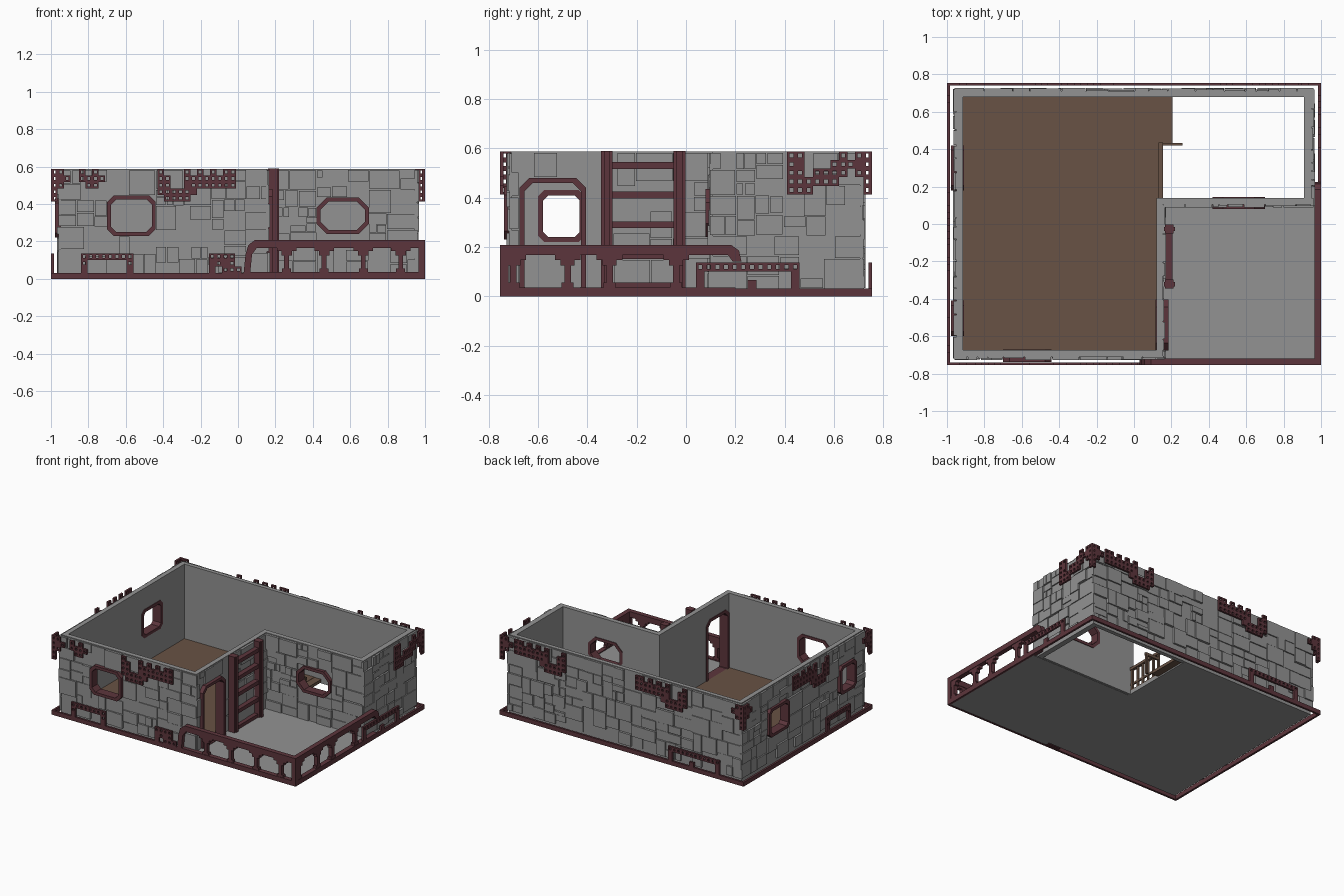
import bpy, bmesh, random
from mathutils import Vector

random.seed(7)
if "Cube" in bpy.data.objects:
    bpy.data.objects.remove(bpy.data.objects["Cube"])


def material(name, rgb):
    m = bpy.data.materials.new(name)
    m.use_nodes = True
    m.diffuse_color = (*rgb, 1)
    m.node_tree.nodes["Principled BSDF"].inputs["Base Color"].default_value = (*rgb, 1)
    return m


STONE = material("grey stone", (0.29, 0.29, 0.29))
TRIM = material("dark maroon", (0.108, 0.036, 0.045))
WOOD = material("brown wood", (0.14, 0.085, 0.058))


def finish(name, bm, mat):
    bmesh.ops.recalc_face_normals(bm, faces=bm.faces)
    me = bpy.data.meshes.new(name)
    bm.to_mesh(me)
    bm.free()
    me.materials.append(mat)
    ob = bpy.data.objects.new(name, me)
    bpy.context.collection.objects.link(ob)
    return ob


def point(axis, n, u, z):
    """n is the distance along the wall normal, u runs along the wall."""
    return Vector((n, u, z) if axis == "x" else (u, n, z) if axis == "y" else (u, z, n))


def box(bm, axis, n0, n1, u0, u1, z0, z1):
    a, b = point(axis, n0, u0, z0), point(axis, n1, u1, z1)
    vs = bmesh.ops.create_cube(bm, size=1)["verts"]
    for v in vs:
        v.co = (a + b) / 2 + v.co * (b - a)


def ring(bm, axis, n0, n1, outer, inner):
    """Closed frame between two outlines with the same number of points."""
    k = len(outer)
    L = [[bm.verts.new(point(axis, n, *p)) for p in o]
         for n, o in ((n0, outer), (n1, outer), (n1, inner), (n0, inner))]
    for a, b in zip(L, L[1:] + L[:1]):
        for i in range(k):
            j = (i + 1) % k
            bm.faces.new((a[i], a[j], b[j], b[i]))


def prism(bm, axis, n0, n1, pts):
    a = [bm.verts.new(point(axis, n0, *p)) for p in pts]
    b = [bm.verts.new(point(axis, n1, *p)) for p in pts]
    bm.faces.new(a)
    bm.faces.new(b)
    for i in range(len(pts)):
        j = (i + 1) % len(pts)
        bm.faces.new((a[i], a[j], b[j], b[i]))


def octagon(u0, u1, z0, z1, ct, cb):
    return [(u0 + cb, z0), (u1 - cb, z0), (u1, z0 + cb), (u1, z1 - ct),
            (u1 - ct, z1), (u0 + ct, z1), (u0, z1 - ct), (u0, z0 + cb)]


def rect(x, y):
    return [(-x, -y), (x, -y), (x, y), (-x, y)]


# Openings: name, axis, inner and outer depth, extents, top and bottom chamfer
OPENINGS = [
    ("front_window", "y", -0.67, -0.738, -0.70, -0.44, 0.23, 0.445, 0.035, 0.035),
    ("terrace_window", "y", 0.145, 0.08, 0.42, 0.70, 0.24, 0.435, 0.055, 0.055),
    ("left_front_window", "x", -0.91, -0.978, -0.60, -0.41, 0.22, 0.43, 0.025, 0.025),
    ("left_back_window", "x", -0.91, -0.978, 0.18, 0.42, 0.22, 0.43, 0.025, 0.025),
    ("doorway", "x", 0.115, 0.185, -0.675, -0.405, 0.031, 0.48, 0.04, 0.004)]

# L-shaped wall shell
bm = bmesh.new()
ring(bm, "z", 0.004, 0.587,
     [(-.95, -.71), (.155, -.71), (.155, .105), (.95, .105), (.95, .71), (-.95, .71)],
     [(-.915, -.675), (.12, -.675), (.12, .14), (.91, .14), (.91, .68), (-.915, .68)])
walls = finish("walls", bm, STONE)

# Cut openings and add their frames
for name, ax, n0, n1, u0, u1, z0, z1, ct, cb in OPENINGS:
    t = 0.021
    inner = octagon(u0 + t, u1 - t, z0 + (t if z0 > .1 else .004), z1 - t, ct * .8, cb * .8)
    outer = octagon(u0, u1, z0, z1, ct, cb)
    bm = bmesh.new()
    prism(bm, ax, n0 - .05 if n0 < n1 else n0 + .05, n1, octagon(
        u0 + t / 2, u1 - t / 2, z0 + .003, z1 - t / 2, ct * .9, cb * .9))
    cutter = finish("cutter", bm, STONE)
    cutter.hide_render = True
    mod = walls.modifiers.new("cut", "BOOLEAN")
    mod.object, mod.operation, mod.solver = cutter, "DIFFERENCE", "EXACT"
    bpy.context.view_layer.objects.active = walls
    bpy.ops.object.modifier_apply(modifier=mod.name)
    bpy.data.objects.remove(cutter)
    bm = bmesh.new()
    ring(bm, ax, n0, n1, outer, inner)
    finish(name + "_frame", bm, TRIM)

# Irregular stone blocks on every outer wall face


def split(u0, u1, z0, z1):
    w, h = u1 - u0, z1 - z0
    if w < 0.03 or h < 0.03 or (w < 0.17 and h < 0.14 and random.random() < .75) or max(w, h) < .08:
        return [(u0, u1, z0, z1)]
    f = random.uniform(.36, .64)
    if w > h * random.uniform(.8, 1.5):
        m = u0 + w * f
        return split(u0, m, z0, z1) + split(m, u1, z0, z1)
    m = z0 + h * f
    return split(u0, u1, z0, m) + split(u0, u1, m, z1)


def stones(name, ax, plane, sign, u0, u1, hole_names=()):
    bm = bmesh.new()
    holes = sorted(o[4:8] for o in OPENINGS if o[0] in hole_names)
    areas, left = [], u0
    for a, b, c, d in holes:
        areas += [(left, a, .03, .583), (a, b, d, .583)]
        if c > .05:
            areas.append((a, b, .03, c))
        left = b
    areas.append((left, u1, .03, .583))
    for area in areas:
        for a, b, c, d in split(*area):
            if random.random() < .9:
                g = random.uniform(.001, .004)
                depth = random.choice((.006, .010, .014, .017))
                box(bm, ax, plane - sign * .005, plane + sign * depth, a + g, b - g, c + g, d - g)
    finish(name, bm, STONE)


stones("front_stones", "y", -.71, -1, -.962, .165, ["front_window"])
stones("door_wall_stones", "x", .155, 1, -.72, .105, ["doorway"])
stones("terrace_wall_stones", "y", .105, -1, .155, .962, ["terrace_window"])
stones("right_stones", "x", .95, 1, .095, .722)
stones("back_stones", "y", .71, 1, -.962, .962)
stones("left_stones", "x", -.95, -1, -.722, .722, ["left_front_window", "left_back_window"])

# Base slab, terrace and wooden floor with an open stairwell
bm = bmesh.new()
box(bm, "z", .002, .03, -.95, .15, -.71, .71)
box(bm, "z", .002, .03, .15, .985, -.74, .125)
finish("base_slab", bm, STONE)
bm = bmesh.new()
box(bm, "z", .03, .036, -.916, .121, -.676, .681)
box(bm, "z", .03, .036, .121, .15, .139, .681)
box(bm, "z", .012, .034, .15, .205, .43, .681)
finish("wood_floor", bm, WOOD)

# Stairwell railing
bm = bmesh.new()
for i in range(6):
    y = .15 + i * .054
    box(bm, "z", .03, .19, .136, .15, y, y + .014)
box(bm, "z", .185, .205, .132, .154, .14, .435)
box(bm, "z", .07, .085, .138, .148, .14, .435)
box(bm, "z", .14, .16, .14, .26, .42, .434)
box(bm, "z", .0, .15, .24, .255, .42, .434)
finish("stair_railing", bm, WOOD)

# Base trim
bm = bmesh.new()
ring(bm, "z", 0, .032, rect(1, .755), rect(.985, .74))
finish("base_trim", bm, TRIM)

# Terrace balustrade, front run then side run
bm = bmesh.new()
RUNS = [("y", -.755, -.72, 1, (.26, .46, .67, .87), .985, [
            (.03, .03), (.065, .03), (.075, .13), (.10, .165), (1, .165), (1, .207), (.09, .207), (.055, .18), (.04, .13)]),
        ("x", 1, .965, -1, (-.70, -.48, -.31, -.04), -.74, [
            (-.755, .168), (.17, .168), (.19, .14), (.225, .14), (.215, .185), (.185, .207), (-.755, .207)])]
for ax, n0, n1, s, posts, corner, outline in RUNS:
    prism(bm, ax, n0, n1, outline)
    lo, hi = (.04, .999) if ax == "y" else (-.754, .2)
    box(bm, ax, n0, n1, lo, hi, .004, .036)
    for u in posts:
        for half, z0, z1 in ((.013, .03, .17), (.024, .03, .055), (.028, .125, .17), (.052, .148, .17)):
            box(bm, ax, n0 + (n1 - n0) * .1, n0 + (n1 - n0) * .9, u - half, u + half, z0, z1)
    box(bm, ax, n0, n1, corner - .015, corner + .015, .03, .17)
finish("terrace_balustrade", bm, TRIM)

# Wall ladder beside the door
bm = bmesh.new()
for y in (-.345, -.05):
    box(bm, "x", .165, .212, y, y + .047, .03, .59)
    box(bm, "x", .16, .22, y + .012, y + .035, .03, .59)
for z in (.165, .29, .41, .53):
    box(bm, "x", .168, .205, -.31, -.04, z - .014, z + .014)
box(bm, "x", .168, .2, -.31, -.04, .03, .055)
finish("wall_ladder", bm, TRIM)

# Lattice ornaments: '#' is an open square, '=' a solid one
P = .035
SHORT = ["#.#.", "####", ".##."]
LONG = ["#...#.#.#.##", "##..########", "##..=#######", "#####=......", ".####......."]
CORNER = ["##.", "#=#", "##.", "#..", "#.."]
ARCH = ["########", "#......#", "=......="]
STRIP = ["############", "=..........=", "=.....=....="]
PATCHES = [
    ("front", -1, "y", [(-1, .588, CORNER), (-.85, .588, SHORT), (-.43, .588, LONG),
                        (-.84, .136, ARCH), (-.155, .136, ["####.", "=#=#.", "=.###"])]),
    ("back", 1, "y", [(.46, .588, LONG), (-.53, .588, LONG), (-1, .588, CORNER),
                      (.895, .588, [r[::-1] for r in CORNER]), (-.8, .136, STRIP)]),
    ("left", -1, "x", [(-.755, .588, CORNER), (-.25, .588, LONG), (.65, .588, [r[::-1] for r in CORNER]),
                       (-.5, .136, ARCH)]),
    ("right", 1, "x", [(.41, .588, ["##....#", "#=...##", "##.####", "######.", "###...."]),
                       (.65, .588, [r[::-1] for r in CORNER]), (.04, .136, STRIP)])]
for side, sign, ax, patches in PATCHES:
    bm = bmesh.new()
    edge = sign * (1 if ax == "x" else .755)
    back = edge - sign * .015
    for u0, top, rows in patches:
        for r, row in enumerate(rows):
            for c, ch in enumerate(row):
                a, z = u0 + c * P, top - r * P
                if ch == "=":
                    box(bm, ax, back, edge, a, a + P, z - P, z)
                elif ch == "#":
                    ring(bm, ax, back, edge, [(a, z - P), (a + P, z - P), (a + P, z), (a, z)],
                         [(a + .01, z - P + .01), (a + P - .01, z - P + .01),
                          (a + P - .01, z - .01), (a + .01, z - .01)])
    finish(side + "_lattice", bm, TRIM)
